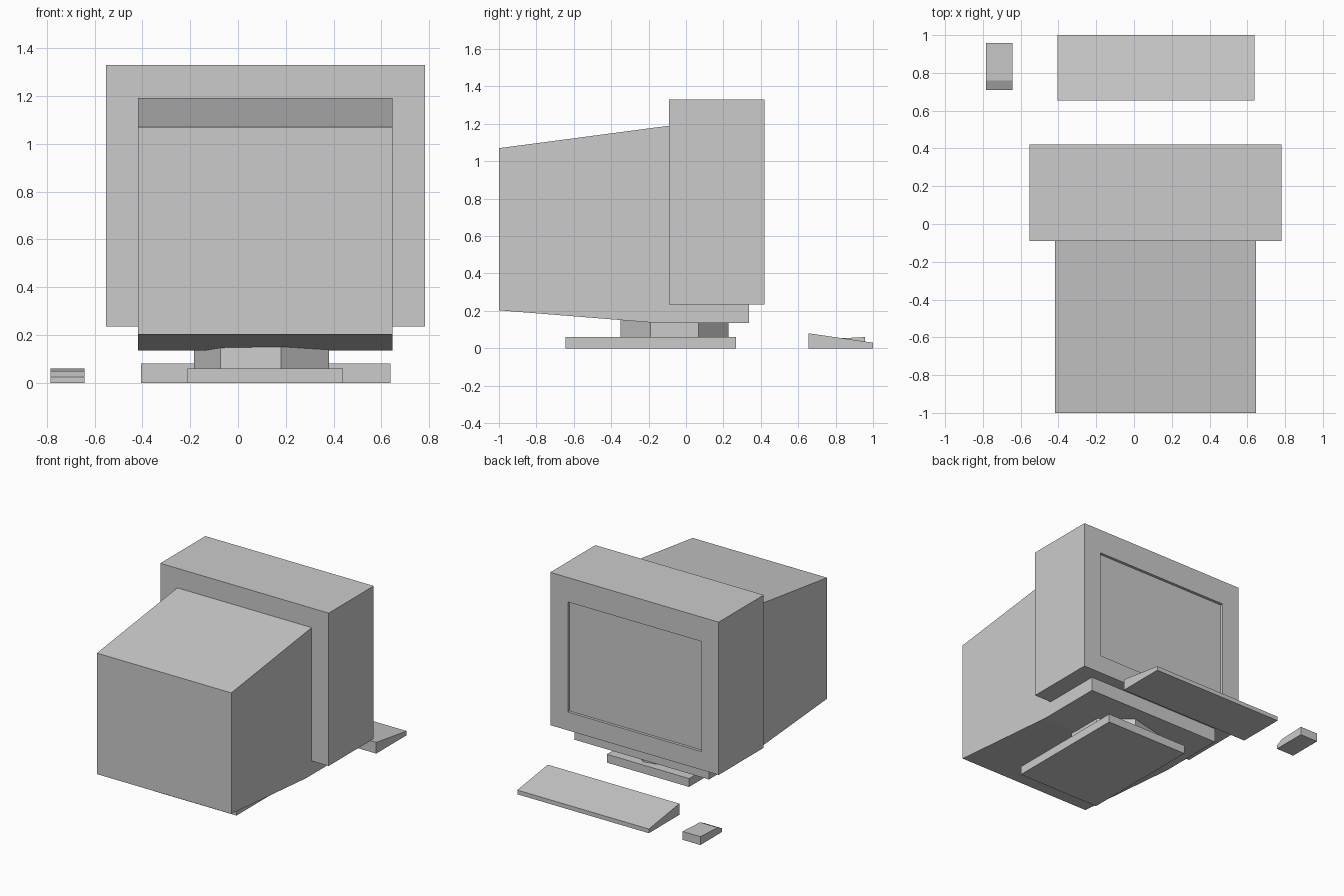
import bpy, bmesh, math

if "Cube" in bpy.data.objects:
    bpy.data.objects.remove(bpy.data.objects["Cube"])

def finish(name, bm):
    bmesh.ops.recalc_face_normals(bm, faces=bm.faces)
    me = bpy.data.meshes.new(name)
    bm.to_mesh(me)
    bm.free()
    ob = bpy.data.objects.new(name, me)
    bpy.context.collection.objects.link(ob)
    return ob

def prism(name, profile, x0, x1):
    """Extrude a (y, z) side profile from x0 to x1."""
    bm = bmesh.new()
    face = bm.faces.new([bm.verts.new((x0, y, z)) for y, z in profile])
    ext = bmesh.ops.extrude_face_region(bm, geom=[face])
    verts = [g for g in ext["geom"] if isinstance(g, bmesh.types.BMVert)]
    bmesh.ops.translate(bm, verts=verts, vec=(x1 - x0, 0, 0))
    return finish(name, bm)

def rect(y0, y1, z0, z1):
    return [(y0, z0), (y1, z0), (y1, z1), (y0, z1)]

# Monitor front case
case = prism("monitor_case", rect(-0.09, 0.42, 0.235, 1.33), -0.553, 0.782)

# Screen recess in the case's +y face
bm = bmesh.new()
bm.from_mesh(case.data)
screen = max(bm.faces, key=lambda f: f.calc_center_median().y)
bmesh.ops.inset_individual(bm, faces=[screen], thickness=0.1)
c = screen.calc_center_median()
for v in screen.verts:
    v.co.x = 0.643 if v.co.x > c.x else -0.416
    v.co.z = 1.155 if v.co.z > c.z else 0.366
bmesh.ops.inset_individual(bm, faces=[screen], thickness=0.0)
bmesh.ops.translate(bm, verts=screen.verts, vec=(0, -0.02, 0))
bm.to_mesh(case.data)
bm.free()

# Tapered rear housing, with a lip running under the case
prism("rear_housing", [(-1, 0.203), (-0.15, 0.135), (0.337, 0.135), (0.337, 0.235),
                       (-0.09, 0.235), (-0.09, 1.19), (-1, 1.07)], -0.418, 0.647)

# Seven-sided swivel and its foot
bm = bmesh.new()
ring = [bm.verts.new((0.113 + 0.297 * math.cos(a), -0.061 + 0.297 * math.sin(a), 0.06))
        for a in (math.pi + i * math.tau / 7 for i in range(7))]
ext = bmesh.ops.extrude_face_region(bm, geom=[bm.faces.new(ring)])
bmesh.ops.translate(bm, verts=[g for g in ext["geom"] if isinstance(g, bmesh.types.BMVert)],
                    vec=(0, 0, 0.09))
finish("stand_swivel", bm)
prism("stand_foot", rect(-0.645, 0.268, 0, 0.06), -0.212, 0.44)

# Wedge keyboard and mouse
prism("keyboard", [(0.655, 0), (1, 0), (1, 0.03), (0.655, 0.08)], -0.406, 0.637)
prism("mouse", [(0.71, 0), (0.957, 0), (0.957, 0.06), (0.76, 0.05), (0.71, 0.025)], -0.784, -0.643)
